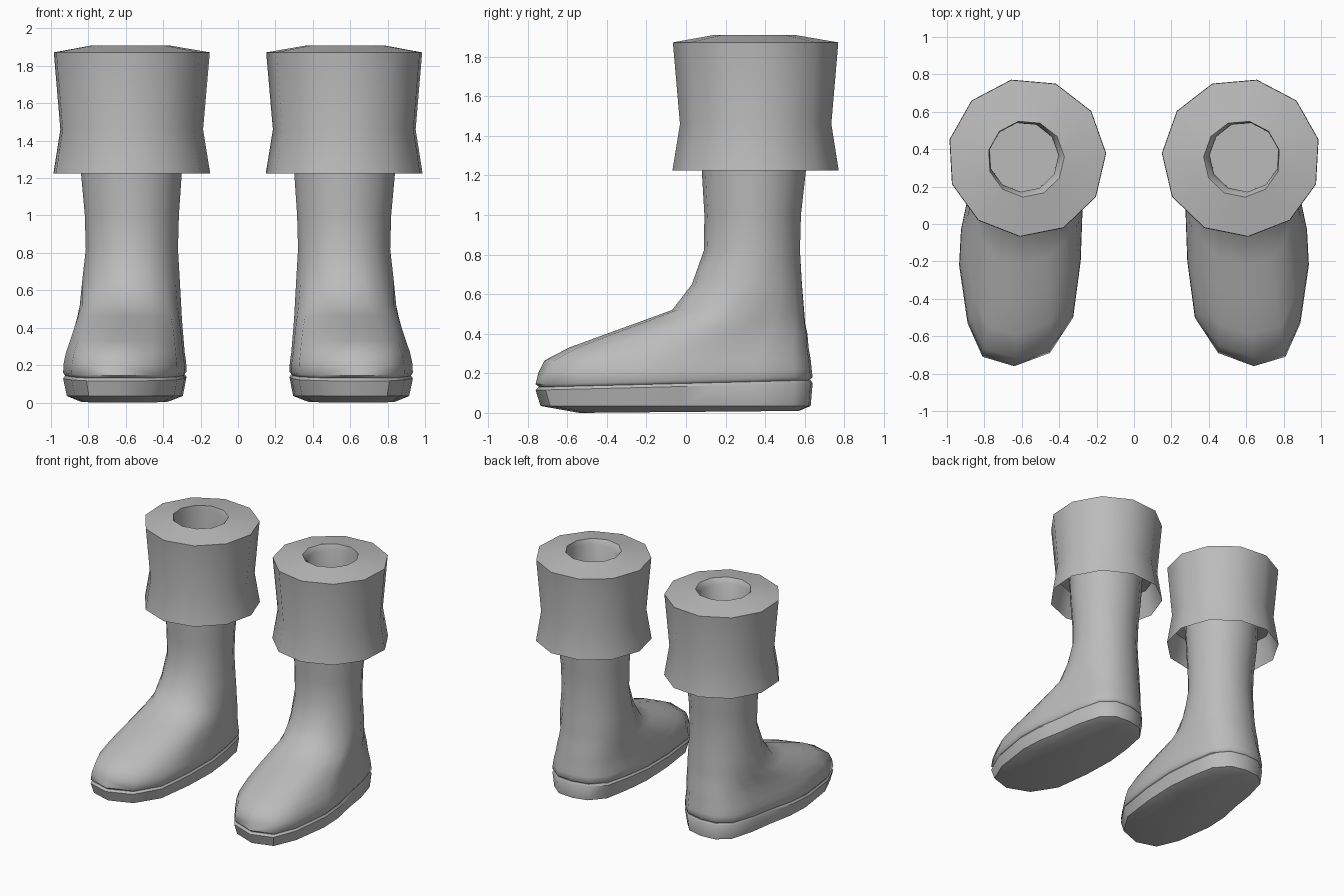
import bpy, bmesh, math

if "Cube" in bpy.data.objects:
    bpy.data.objects.remove(bpy.data.objects["Cube"])

grey = bpy.data.materials.new("grey")
grey.diffuse_color = (0.5, 0.5, 0.5, 1)
grey.use_nodes = True
grey.node_tree.nodes["Principled BSDF"].inputs["Base Color"].default_value = grey.diffuse_color

# foot outline seen from above, counter-clockwise from the toe
OUTLINE = [(.64, -.76), (.81, -.71), (.89, -.53), (.935, -.22), (.925, -.03),
           (.885, .16), (.855, .36), (.80, .55), (.70, .63), (.57, .64),
           (.44, .61), (.34, .50), (.30, .30), (.275, .08), (.285, -.2),
           (.325, -.5), (.45, -.69)]
N = len(OUTLINE)
X0, X1, Y0, Y1 = .275, .935, -.76, .64


def foot_ring(xl, xr, yf, yb, zf, zb, blend=0.0):
    """Outline fitted to a box, tilted from zf to zb, blended towards an ellipse."""
    ring = []
    for i, (x, y) in enumerate(OUTLINE):
        u, v = (x - X0) / (X1 - X0), (y - Y0) / (Y1 - Y0)
        a = -math.pi / 2 + 2 * math.pi * i / N
        u += blend * (.5 + .5 * math.cos(a) - u)
        v += blend * (.5 + .5 * math.sin(a) - v)
        ring.append((xl + u * (xr - xl), yf + v * (yb - yf), zf + v * (zb - zf)))
    return ring


def round_ring(r, z, cx=.573, cy=.355, n=11):
    return [(cx + r * math.cos(math.radians(-85) + 2 * math.pi * i / n),
             cy + r * math.sin(math.radians(-85) + 2 * math.pi * i / n), z)
            for i in range(n)]


def loft(name, rings, cap_start, cap_end, angle):
    """Skin the rings and make the left and right copies."""
    for side, sx in (("right", 1), ("left", -1)):
        bm = bmesh.new()
        vs = [[bm.verts.new((sx * x, y, z)) for x, y, z in r] for r in rings]
        for a, b in zip(vs, vs[1:]):
            n = len(a)
            for i in range(n):
                j = (i + 1) % n
                bm.faces.new((a[i], a[j], b[j], b[i]))
        if cap_start:
            bm.faces.new(vs[0][::-1])
        if cap_end:
            bm.faces.new(vs[-1])
        if sx < 0:
            bmesh.ops.reverse_faces(bm, faces=bm.faces[:])
        me = bpy.data.meshes.new(f"{name}_{side}")
        bm.to_mesh(me)
        bm.free()
        me.materials.append(grey)
        ob = bpy.data.objects.new(me.name, me)
        bpy.context.collection.objects.link(ob)
        bpy.ops.object.select_all(action='DESELECT')
        ob.select_set(True)
        bpy.context.view_layer.objects.active = ob
        bpy.ops.object.shade_smooth_by_angle(angle=math.radians(angle))


# sole with a bevelled underside and a groove at the top
loft("sole", [
    foot_ring(.37, .84, -.54, .57, .0, .01),
    foot_ring(.295, .915, -.735, .63, .035, .035),
    foot_ring(.275, .935, -.76, .64, .115, .15),
    foot_ring(.285, .925, -.745, .63, .13, .165),
], True, True, 40)

# foot and leg in one skin
loft("boot_upper", [
    foot_ring(.29, .92, -.735, .62, .125, .16),
    foot_ring(.275, .935, -.76, .64, .145, .18),
    foot_ring(.277, .932, -.745, .635, .205, .22),
    foot_ring(.285, .92, -.715, .63, .265, .27),
    foot_ring(.29, .90, -.59, .62, .33, .33, .05),
    foot_ring(.296, .88, -.40, .615, .40, .40, .15),
    foot_ring(.30, .865, -.22, .605, .465, .45, .35),
    foot_ring(.303, .85, -.07, .60, .52, .52, .6),
    foot_ring(.31, .835, .03, .59, .65, .65, .85),
    foot_ring(.32, .815, .09, .58, .82, .82, 1),
    foot_ring(.315, .82, .093, .585, 1.0, 1.0, 1),
    foot_ring(.30, .84, .08, .61, 1.22, 1.22, 1),
    foot_ring(.29, .85, .07, .625, 1.45, 1.45, 1),
], True, False, 60)

# folded cuff with a flared hem and a sunken opening
loft("cuff", [
    round_ring(.26, 1.44), round_ring(.372, 1.42), round_ring(.425, 1.225),
    round_ring(.387, 1.46), round_ring(.423, 1.872),
    round_ring(.205, 1.91, .577, .348), round_ring(.187, 1.87, .59, .358),
    round_ring(.185, 1.25, .59, .358),
], False, True, 40)
